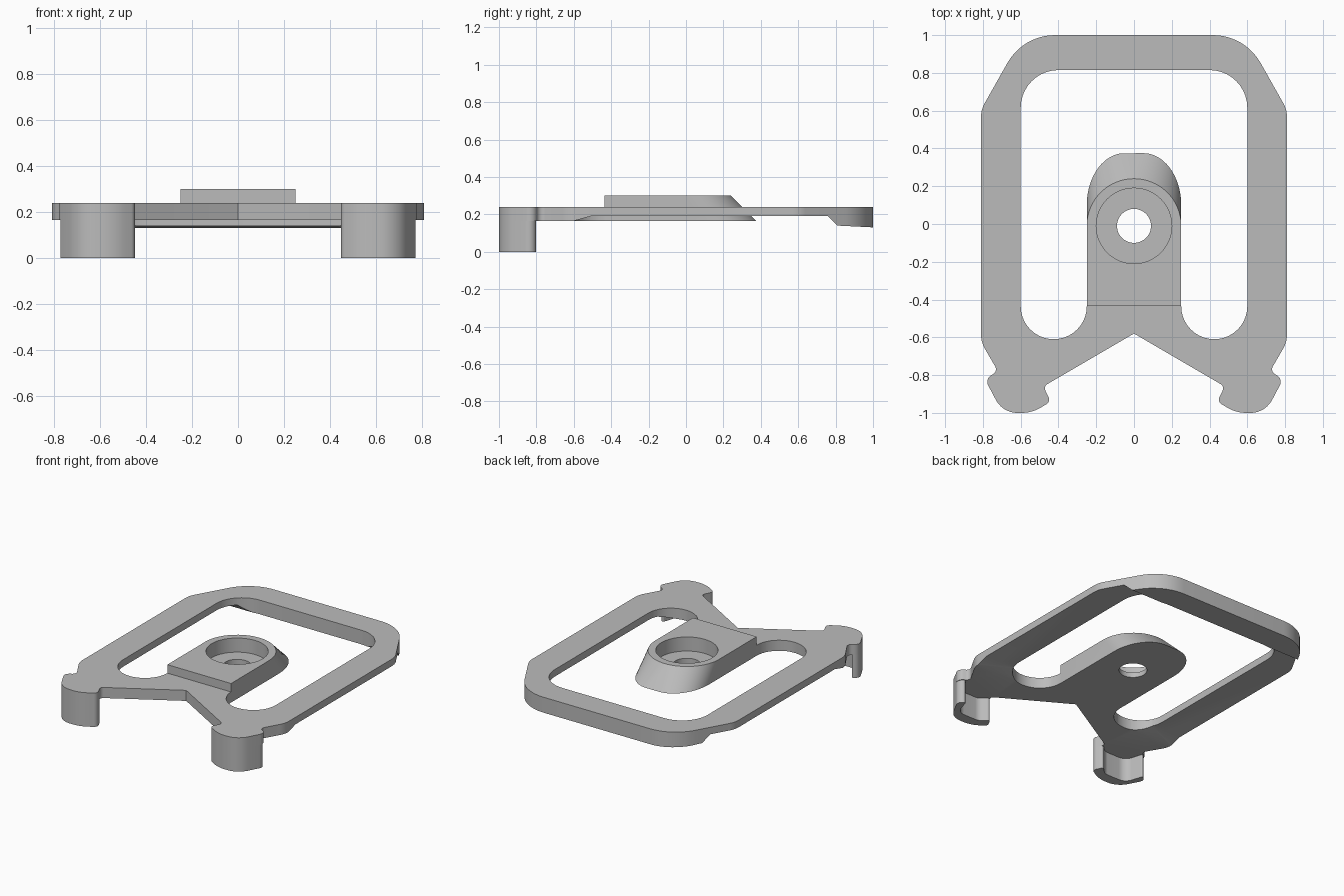
import bpy, bmesh, math
from mathutils import Vector

cube = bpy.data.objects.get("Cube")
if cube:
    bpy.data.objects.remove(cube, do_unlink=True)

grey = bpy.data.materials.new("plain_grey")
grey.use_nodes = True
grey.diffuse_color = (0.5, 0.5, 0.5, 1)
grey.node_tree.nodes["Principled BSDF"].inputs["Base Color"].default_value = (0.5, 0.5, 0.5, 1)

TOP, FRONT_BOTTOM, RAIL_BOTTOM = 0.24, 0.165, 0.19


def fillet(corners, steps=10):
    """Round each (x, y, radius) corner of a closed polygon."""
    out = []
    n = len(corners)
    for i, (x, y, r) in enumerate(corners):
        p = Vector((x, y))
        u = (Vector(corners[i - 1][:2]) - p).normalized()
        v = (Vector(corners[(i + 1) % n][:2]) - p).normalized()
        pts = [p]
        if r > 0:
            half = u.angle(v) / 2
            c = p + (u + v).normalized() * r / math.sin(half)
            t = r / math.tan(half)
            a, b = (p + u * t - c).normalized(), (p + v * t - c).normalized()
            pts = [c + a.slerp(b, k / steps) * r for k in range(steps + 1)]
        for q in pts:
            if not out or (q - out[-1]).length > 0.001:
                out.append(q)
    return out


def mirrored(half):
    """Close a right-hand half outline with its mirror image."""
    return half + [(-x, y, r) for x, y, r in reversed(half) if x > 0]


def add_loop(bm, pts, z):
    verts = [bm.verts.new((p[0], p[1], z)) for p in pts]
    edges = [bm.edges.new((verts[i - 1], verts[i])) for i in range(len(verts))]
    return verts, edges


def fill(bm, *loops):
    edges = [e for loop in loops for e in loop[1]]
    bmesh.ops.triangle_fill(bm, use_beauty=True, edges=edges, normal=(0, 0, 1))


def bridge(bm, a, b):
    for i in range(len(a[0])):
        bm.faces.new((a[0][i - 1], a[0][i], b[0][i], b[0][i - 1]))


def finish(bm, name):
    bmesh.ops.recalc_face_normals(bm, faces=bm.faces[:])
    mesh = bpy.data.meshes.new(name)
    bm.to_mesh(mesh)
    bm.free()
    mesh.materials.append(grey)
    obj = bpy.data.objects.new(name, mesh)
    bpy.context.collection.objects.link(obj)
    bpy.ops.object.select_all(action="DESELECT")
    obj.select_set(True)
    bpy.context.view_layer.objects.active = obj
    bpy.ops.object.shade_smooth_by_angle(angle=math.radians(25))
    return obj


# Frame: flat outline with an opening, thickened to a stepped underside
foot_edge = [(0.79, -0.82, 0.04), (0.695, -1, 0.13), (0.54, -1, 0.2), (0.44, -0.94, 0.03)]
outer = mirrored([(0.587, 1, 0.29), (0.81, 0.605, 0.15), (0.81, -0.625, 0.15),
                  (0.72, -0.78, 0.03)] + foot_edge + [(0.48, -0.86, 0.025), (0, -0.58, 0)])
opening = mirrored([(0.6, 0.815, 0.2), (0.6, -0.61, 0.175), (0.25, -0.61, 0.175),
                    (0.25, -0.435, 0)])


def underside(x, y):
    if y < -0.6 or (abs(x) < 0.5 and y < 0):
        return FRONT_BOTTOM
    steps = [(-0.6, FRONT_BOTTOM), (-0.51, RAIL_BOTTOM), (0.76, RAIL_BOTTOM),
             (0.81, 0.14), (1.01, 0.13)]
    for (y0, z0), (y1, z1) in zip(steps, steps[1:]):
        if y <= y1:
            return z0 + (z1 - z0) * (y - y0) / (y1 - y0)
    return steps[-1][1]


bm = bmesh.new()
fill(bm, add_loop(bm, fillet(outer), TOP), add_loop(bm, fillet(opening), TOP))
for y in (-0.6, -0.51, 0.76, 0.81):
    bmesh.ops.bisect_plane(bm, geom=bm.verts[:] + bm.edges[:] + bm.faces[:],
                           plane_co=(0, y, 0), plane_no=(0, 1, 0))
faces = bm.faces[:]
rim = [e for e in bm.edges if len(e.link_faces) == 1]
lower = {v: bm.verts.new((v.co.x, v.co.y, underside(v.co.x, v.co.y))) for v in bm.verts[:]}
for f in faces:
    bm.faces.new([lower[v] for v in reversed(f.verts)])
for e in rim:
    a, b = e.verts
    bm.faces.new((a, b, lower[b], lower[a]))
finish(bm, "frame")

# Centre tongue: slanted round nose, counterbored screw hole
def tongue_outline(flat, cy, ry, steps=32):
    arc = [(math.copysign(flat, math.cos(a)) + (0.25 - flat) * math.cos(a), cy + ry * math.sin(a))
           for a in (math.pi * (k + 0.5 * (k > 0) - 0.5 * (k == steps + 1)) / (steps + 1)
                     for k in range(steps + 2))]
    return [(0.25, -0.435)] + arc + [(-0.25, -0.435)]


def circle(r, n=48):
    return [(r * math.cos(math.tau * k / n), -0.01 + r * math.sin(math.tau * k / n))
            for k in range(n)]


bm = bmesh.new()
pad_top = add_loop(bm, tongue_outline(0, -0.01, 0.25), 0.3)
pad_bottom = add_loop(bm, tongue_outline(0.05, 0.1, 0.275), FRONT_BOTTOM)
hole_bottom = add_loop(bm, circle(0.09), FRONT_BOTTOM)
hole_top = add_loop(bm, circle(0.09), 0.2)
bore_bottom = add_loop(bm, circle(0.2), 0.2)
bore_top = add_loop(bm, circle(0.2), 0.3)
fill(bm, pad_top, bore_top)
fill(bm, pad_bottom, hole_bottom)
for a, b in ((pad_bottom, pad_top), (hole_bottom, hole_top),
             (hole_top, bore_bottom), (bore_bottom, bore_top)):
    bridge(bm, a, b)
finish(bm, "centre_tongue")

# Two hooked feet, hollowed on the inner side
foot = fillet([(0.74, -0.8, 0.008)] + foot_edge
              + [(0.475, -0.87, 0.015), (0.53, -0.925, 0.06), (0.7, -0.925, 0.07)])
for name, side in (("left_foot", 1), ("right_foot", -1)):
    bm = bmesh.new()
    pts = [(side * p.x, p.y) for p in foot]
    low, high = add_loop(bm, pts, 0), add_loop(bm, pts, FRONT_BOTTOM)
    fill(bm, low)
    fill(bm, high)
    bridge(bm, low, high)
    finish(bm, name)
